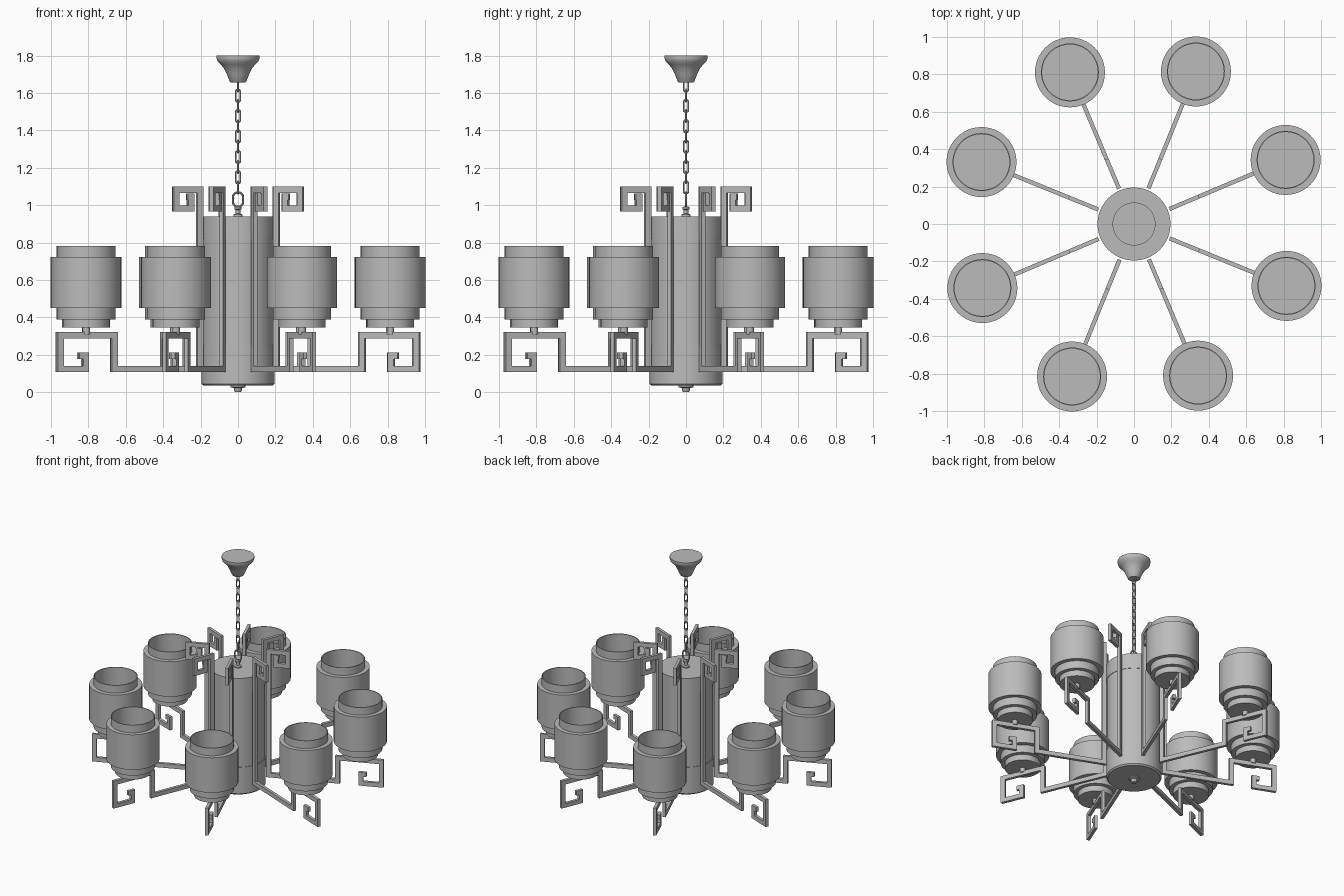
import bpy, bmesh, math
from mathutils import Matrix, Vector

cube = bpy.data.objects.get("Cube")
if cube:
    bpy.data.objects.remove(cube, do_unlink=True)

GREY = (0.5, 0.5, 0.5, 1)
metal = bpy.data.materials.new("soft grey")
metal.use_nodes = True
metal.diffuse_color = GREY
metal.node_tree.nodes["Principled BSDF"].inputs["Base Color"].default_value = GREY


def make_object(name, bm, matrix=Matrix(), smooth=True):
    bmesh.ops.recalc_face_normals(bm, faces=bm.faces)
    mesh = bpy.data.meshes.new(name)
    bm.to_mesh(mesh)
    bm.free()
    mesh.materials.append(metal)
    obj = bpy.data.objects.new(name, mesh)
    bpy.context.collection.objects.link(obj)
    obj.matrix_world = matrix
    if smooth:
        bpy.ops.object.select_all(action='DESELECT')
        obj.select_set(True)
        bpy.context.view_layer.objects.active = obj
        bpy.ops.object.shade_smooth_by_angle(angle=math.radians(35))
    return obj


def lathe(name, profile, matrix=Matrix(), sides=48):
    """Spin a (radius, height) profile around z."""
    bm = bmesh.new()
    verts = [bm.verts.new((r, 0, z)) for r, z in profile]
    edges = [bm.edges.new(pair) for pair in zip(verts, verts[1:])]
    bmesh.ops.spin(bm, geom=verts + edges, cent=(0, 0, 0), axis=(0, 0, 1),
                   angle=math.tau, steps=sides)
    bmesh.ops.remove_doubles(bm, verts=bm.verts, dist=1e-5)
    return make_object(name, bm, matrix)


def flat_bar(name, path, width, depth, matrix):
    """Mitred rectangular bar along a right-angled (radius, height) path."""
    bm = bmesh.new()
    pts = [Vector(p) for p in path]
    rings = []
    for i, p in enumerate(pts):
        normals = []
        for a, b in ((i - 1, i), (i, i + 1)):
            if a >= 0 and b < len(pts):
                d = (pts[b] - pts[a]).normalized()
                normals.append(Vector((-d.y, d.x)))
        off = sum(normals, Vector((0, 0))) * width / 2
        rings.append([bm.verts.new((p.x + s * off.x, t * depth / 2, p.y + s * off.y))
                      for s, t in ((1, 1), (1, -1), (-1, -1), (-1, 1))])
    for a, b in zip(rings, rings[1:]):
        for k in range(4):
            n = (k + 1) % 4
            bm.faces.new((a[k], a[n], b[n], b[k]))
    bm.faces.new(rings[0])
    bm.faces.new(rings[-1])
    return make_object(name, bm, matrix, smooth=False)


def link(name, z, half_width, half_height, wire, turn):
    """Stadium-shaped chain link standing upright."""
    bm = bmesh.new()
    rings = []
    steps, sides = 16, 8
    straight = half_height - half_width
    for i in range(steps):
        a = math.tau * (i + 0.5) / steps
        out = Vector((math.cos(a), 0, math.sin(a)))
        centre = out * (half_width - wire)
        centre.z += math.copysign(straight, out.z)
        ring = []
        for j in range(sides):
            b = math.tau * j / sides
            ring.append(bm.verts.new(centre + out * wire * math.cos(b)
                                     + Vector((0, wire * math.sin(b), 0))))
        rings.append(ring)
    for i in range(steps):
        a, b = rings[i], rings[(i + 1) % steps]
        for j in range(sides):
            n = (j + 1) % sides
            bm.faces.new((a[j], a[n], b[n], b[j]))
    make_object(name, bm, Matrix.Translation((0, 0, z)) @ Matrix.Rotation(turn, 4, 'Z'))


# Central drum with slightly raised end bands
lathe("central_drum", [(0, 0.035), (0.185, 0.035), (0.195, 0.045), (0.195, 0.25),
                       (0.192, 0.25), (0.192, 0.82), (0.195, 0.82), (0.195, 0.94),
                       (0, 0.94)])
lathe("bottom_finial", [(0, 0), (0.015, 0), (0.022, 0.01), (0.022, 0.022),
                        (0.04, 0.027), (0.04, 0.04), (0, 0.04)], sides=24)

# Suspension: stem, ring, chain and ceiling canopy
lathe("top_stem", [(0, 0.93), (0.025, 0.93), (0.025, 0.95), (0.013, 0.955),
                   (0.013, 0.975), (0.02, 0.98), (0.02, 0.99), (0, 0.995)], sides=24)
link("hanging_ring", 1.03, 0.034, 0.045, 0.006, 0)
LINKS = 11
for i in range(LINKS):
    link("chain_link", 1.095 + i * 0.0545, 0.017, 0.038, 0.0045,
         math.pi / 2 * ((i + 1) % 2))
lathe("ceiling_canopy", [(0, 1.655), (0.038, 1.655), (0.046, 1.665), (0.06, 1.70),
                         (0.074, 1.73), (0.092, 1.752), (0.11, 1.77), (0.115, 1.785),
                         (0.115, 1.8), (0, 1.8)])

# Eight arms, each with key-pattern scrolls at both ends and a lamp cup
ARM_PATH = [(0.295, 1.045), (0.275, 1.045), (0.275, 0.983), (0.36, 0.983),
            (0.36, 1.083), (0.222, 1.083), (0.222, 0.125), (0.718, 0.125),
            (0.718, 0.305), (1.032, 0.305), (1.032, 0.125), (0.885, 0.125),
            (0.885, 0.195), (0.925, 0.195)]
CUP_RADIUS = 0.88
CUP = [(0, 0.345), (0.125, 0.345), (0.125, 0.39), (0.155, 0.39), (0.155, 0.45),
       (0.187, 0.45), (0.187, 0.722), (0.155, 0.722), (0.155, 0.782),
       (0.149, 0.782), (0.149, 0.41), (0, 0.41)]
for i in range(8):
    turn = Matrix.Rotation(math.radians(22.9 + 45 * i), 4, 'Z')
    seat = turn @ Matrix.Translation((CUP_RADIUS, 0, 0))
    flat_bar("scroll_arm", ARM_PATH, 0.033, 0.022, turn)
    lathe("lamp_cup", CUP, seat)
    lathe("cup_stem", [(0, 0.31), (0.02, 0.31), (0.02, 0.35), (0, 0.35)], seat, 16)
